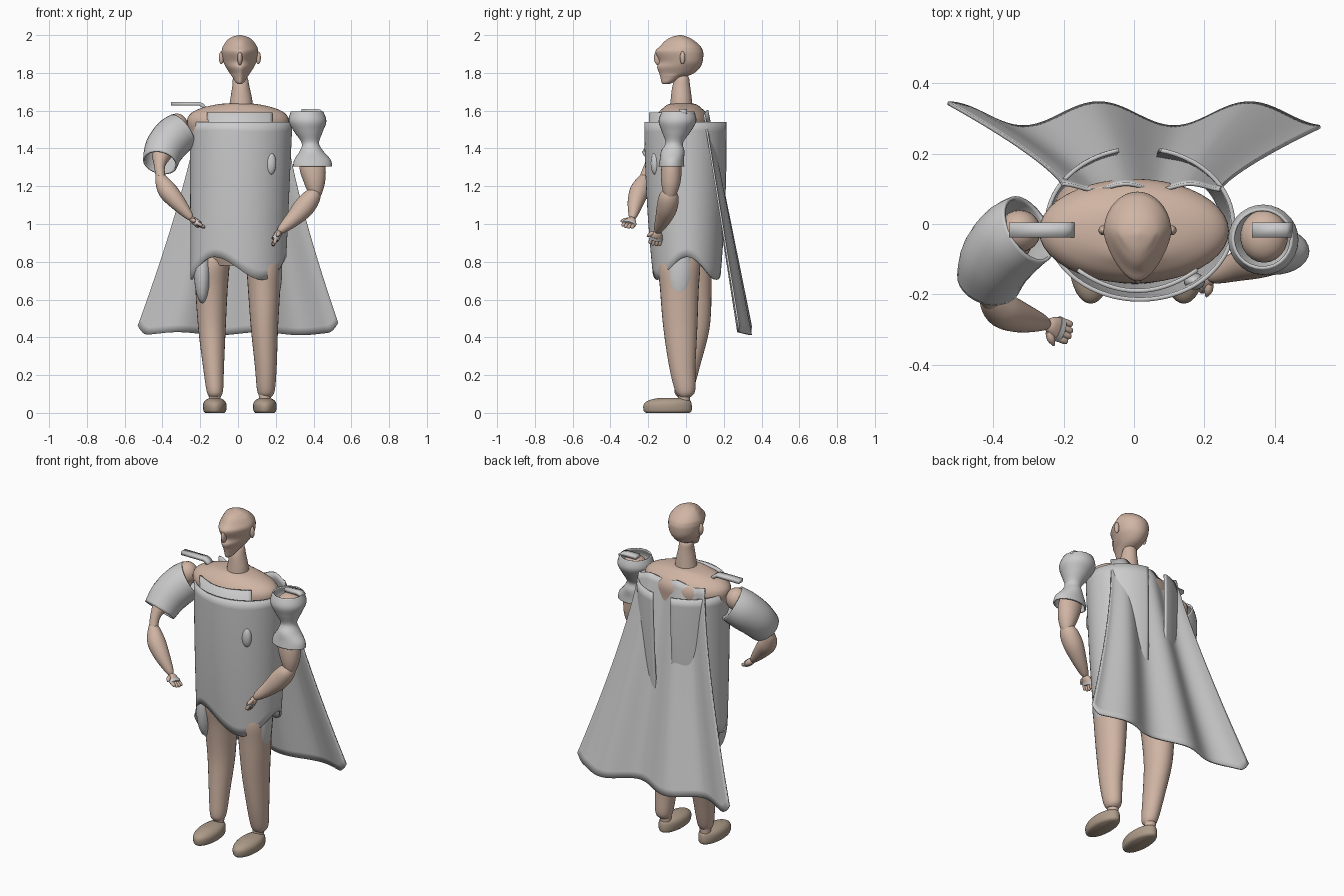
import bpy, bmesh, math
from mathutils import Vector

if "Cube" in bpy.data.objects:
    bpy.data.objects.remove(bpy.data.objects["Cube"])


def material(name, color):
    m = bpy.data.materials.new(name)
    m.diffuse_color = (*color, 1)
    m.use_nodes = True
    m.node_tree.nodes["Principled BSDF"].inputs["Base Color"].default_value = m.diffuse_color
    return m


SKIN = material("skin", (0.63, 0.46, 0.37))
SHOE = material("shoe", (0.42, 0.33, 0.25))


def make(name, verts, faces, mat=None, thick=0):
    me = bpy.data.meshes.new(name)
    me.from_pydata(verts, [], faces)
    bm = bmesh.new()
    bm.from_mesh(me)
    bmesh.ops.recalc_face_normals(bm, faces=bm.faces)
    bm.to_mesh(me)
    bm.free()
    ob = bpy.data.objects.new(name, me)
    bpy.context.collection.objects.link(ob)
    if mat:
        me.materials.append(mat)
    if thick:
        s = ob.modifiers.new("thickness", "SOLIDIFY")
        s.thickness, s.offset = thick, 0
    bpy.ops.object.select_all(action='DESELECT')
    bpy.context.view_layer.objects.active = ob
    ob.select_set(True)
    bpy.ops.object.shade_smooth_by_angle(angle=math.radians(45))
    return ob


def grid(name, fn, nu, nv, mat=None, thick=0):
    """Sheet from fn(u, v), both in 0..1."""
    verts = [fn(i / nu, j / nv) for j in range(nv + 1) for i in range(nu + 1)]
    w = nu + 1
    faces = [(j * w + i, j * w + i + 1, (j + 1) * w + i + 1, (j + 1) * w + i)
             for j in range(nv) for i in range(nu)]
    return make(name, verts, faces, mat, thick)


def spline(rows, steps):
    """Catmull-Rom through rows of numbers."""
    out, n = [], len(rows)
    for i in range(n - 1):
        p = [rows[max(0, min(n - 1, i + k))] for k in (-1, 0, 1, 2)]
        for s in range(steps):
            t = s / steps
            out.append([0.5 * (2 * b + (c - a) * t + (2 * a - 5 * b + 4 * c - d) * t * t
                               + (3 * b - a - 3 * c + d) * t ** 3) for a, b, c, d in zip(*p)])
    return out + [list(rows[-1])]


def skin_rings(name, rings, mat, caps, thick):
    n = len(rings[0])
    verts = [v for r in rings for v in r]
    faces = [(k * n + i, k * n + (i + 1) % n, (k + 1) * n + (i + 1) % n, (k + 1) * n + i)
             for k in range(len(rings) - 1) for i in range(n)]
    if caps:
        faces += [tuple(range(n)), tuple(range(len(verts) - n, len(verts)))]
    return make(name, verts, faces, mat, thick)


def tube(name, rows, mat=SKIN, caps=True, thick=0, level=False, n=28, steps=5):
    """Loft along rows of (x, y, z, rx, ry); level keeps the rings horizontal."""
    pts = spline([r if len(r) == 5 else (*r, r[3]) for r in rows], steps)
    rings = []
    for k, p in enumerate(pts):
        c = Vector(p[:3])
        t = Vector(pts[min(k + 1, len(pts) - 1)][:3]) - Vector(pts[max(k - 1, 0)][:3])
        t = Vector((0, 0, 1)) if level else t.normalized()
        a = Vector((0, 1, 0)).cross(t).normalized()
        b = t.cross(a)
        rx, ry = max(p[3], .001), max(p[4], .001)
        rings.append([c + a * rx * math.cos(2 * math.pi * i / n) + b * ry * math.sin(2 * math.pi * i / n)
                      for i in range(n)])
    return skin_rings(name, rings, mat, caps, thick)


def ball(name, c, r, mat=SKIN):
    tube(name, [(c[0], c[1], c[2] - r[2] * math.cos(math.pi * i / 12), r[0] * math.sin(math.pi * i / 12),
                 r[1] * math.sin(math.pi * i / 12)) for i in range(13)], mat, level=True, n=24, steps=1)


# head: rows of z, front y, back y, half width
rows = [(1.74, -.12, -.09, .008), (1.75, -.13, -.065, .022), (1.775, -.135, -.01, .038), (1.80, -.142, .045, .055),
        (1.83, -.153, .075, .074), (1.86, -.143, .088, .088), (1.90, -.16, .092, .096), (1.92, -.16, .088, .096),
        (1.94, -.138, .077, .09), (1.97, -.11, .045, .07), (1.99, -.075, .01, .042), (2.0, -.035, -.025, .004)]
rings = []
for z, yf, yb, w in spline(rows, 4):
    cy, ring = (yf + yb) / 2 + .01 * (w > .05), []
    for i in range(36):
        s, c = math.sin(i * math.pi / 18), math.cos(i * math.pi / 18)
        ring.append((.01 + w * c * (1 - .3 * max(0, -s)), cy + (s * (yb - cy) if s > 0 else -s * (yf - cy)), z))
    rings.append(ring)
skin_rings("head", rings, SKIN, True, 0)
ball("nose", (.01, -.145, 1.88), (.014, .025, .04))
for s in (-1, 1):
    ball("ear", (.01 + s * .098, -.018, 1.88), (.013, .014, .034))
tube("neck", [(.015, -.025, 1.60, .066, .062), (.017, -.025, 1.66, .058, .056), (.015, -.025, 1.73, .045, .047),
              (.012, -.02, 1.775, .038, .035), (.01, -.02, 1.79, .02)], level=True)

# torso
tube("torso", [(0, 0, .78, .16, .1), (0, 0, .9, .215, .14), (0, -.01, 1.2, .22, .14), (0, -.02, 1.45, .25, .145),
               (0, -.02, 1.54, .27, .148), (0, -.02, 1.585, .25, .13), (0, -.02, 1.615, .19, .1),
               (0, -.02, 1.635, .1, .07), (0, -.02, 1.64, .02)], level=True, n=40)

# legs, trouser patches and shoes
tube("leg_right", [(-.11, .02, .92, .07), (-.135, .02, .8, .092, .11), (-.14, .035, .65, .085, .1),
                   (-.138, .04, .45, .073, .085), (-.13, .01, .25, .056, .065), (-.123, -.012, .12, .044, .05),
                   (-.122, -.015, .085, .03)], level=True)
tube("leg_left", [(.11, -.02, .92, .07), (.135, -.035, .8, .092, .11), (.138, -.035, .65, .085, .102),
                  (.14, -.03, .45, .072, .09), (.147, -.02, .25, .058, .07), (.148, -.005, .12, .047, .054),
                  (.147, -.005, .085, .03)], level=True)
for s, x in ((-1, -.123), (1, .142)):
    ball("trouser_patch", (s * .188, -.035, .76), (.046, .07, .18), None)
    tube("ankle", [(x, -.01, .05, .03), (x, -.01, .11, .033)])
    # sole outline shrinking toward the top
    tube("shoe", [(x, -.097, 0, .05, .115), (x, -.097, .012, .06, .127), (x, -.097, .045, .062, .127),
                  (x, -.088, .067, .05, .108), (x, -.08, .08, .025, .06)], SHOE, level=True, n=36)

# tunic, open down the back, with waved hem
def tunic(u, v):
    a = math.radians(103 + 334 * u)
    z = 1.54 + v * (.765 + .06 * math.cos(3 * a) - 1.54)
    return ((.017 - .015 * v) + (.265 - .017 * v) * math.cos(a), .005 * v + (.215 - .038 * v * v) * math.sin(a), z)


grid("tunic", tunic, 96, 16, thick=.012)
grid("chest_plate", lambda u, v: (-.16 + .34 * u, -.19 + .06 * (2 * u - 1) ** 2, 1.2 + .39 * v), 20, 2, thick=.012)
ball("chest_clasp", (.172, -.163, 1.32), (.03, .024, .06), None)


# cape, flaring and rippling toward its hem
def cape(u, v):
    s = 2 * u - 1
    edge = max(0, abs(s) - .9) / .1
    x = .02 * (1 - v) + s * (.225 + .305 * v ** 1.3)
    wave = math.cos(2 * math.pi * (s + .19) / .81)
    z = 1.59 + v * (.42 - .008 * wave + .05 * edge ** 2 - 1.59) + .012 * (1 - v) * wave
    return (x, .105 + .205 * v + (.008 + .026 * v) * wave, z)


grid("cape", cape, 90, 30, thick=.01)

# right arm, bent, with tubular sleeve
ball("shoulder_right", (-.325, -.02, 1.52), (.06, .06, .065))
tube("sleeve_right", [(-.30, -.015, 1.49, .1), (-.345, -.045, 1.455, .105), (-.39, -.10, 1.395, .1),
                      (-.412, -.16, 1.325, .088)], None, False, .01)
tube("upper_arm_right", [(-.31, -.01, 1.53, .04), (-.35, -.05, 1.47, .06), (-.40, -.13, 1.38, .055),
                         (-.415, -.19, 1.31, .03), (-.41, -.22, 1.25, .025)])
tube("forearm_right", [(-.415, -.205, 1.275, .012), (-.408, -.22, 1.24, .032), (-.375, -.245, 1.18, .05),
                       (-.325, -.265, 1.12, .044), (-.265, -.28, 1.05, .025), (-.245, -.285, 1.025, .012)])

# left arm, hanging, with pinched sleeve
ball("shoulder_left", (.37, -.035, 1.535), (.068, .075, .055))
tube("sleeve_left", [(.365, -.042, 1.595, .082), (.368, -.045, 1.545, .096), (.373, -.052, 1.49, .072),
                     (.383, -.062, 1.43, .042), (.389, -.07, 1.385, .058), (.394, -.075, 1.34, .092, .06),
                     (.395, -.077, 1.305, .1, .064)], None, False, .008, True)
tube("upper_arm_left", [(.37, -.04, 1.52, .03), (.383, -.062, 1.43, .034), (.392, -.075, 1.32, .068, .052),
                        (.405, -.08, 1.23, .058, .052), (.408, -.085, 1.16, .035), (.40, -.09, 1.12, .012)])
tube("forearm_left", [(.415, -.085, 1.20, .015), (.395, -.09, 1.15, .045, .05), (.35, -.1, 1.09, .055),
                      (.295, -.12, 1.03, .043), (.235, -.145, .975, .025), (.215, -.15, .955, .012)])


# hands: palm, four fingers, thumb and a palm strap
def hand(side, wrist, tip):
    w, t = Vector(wrist), Vector(tip)
    d = t - w
    ax = d.normalized()
    across = Vector((0, 1, 0)).cross(ax).normalized()
    spread = ax.cross(across)
    mid = w + d * .5
    tube("palm_" + side, [(*w, .012), (*(w + d * .2), .019, .026), (*mid, .017, .035), (*(w + d * .64), .01, .028)], n=16)
    for i in range(4):
        o = spread * (i - 1.5) * .017
        p, q = w + d * .5 + o, t + o - across * .006 - ax * .007 * abs(i - 1.5)
        tube("finger_" + side, [(*p, .007), (*(p.lerp(q, .3)), .01), (*(p.lerp(q, .85)), .009), (*q, .003)], n=12, steps=3)
    p = w + d * .15 - spread * .02
    q = p - spread * .03 + d * .35
    tube("thumb_" + side, [(*p, .008), (*p.lerp(q, .5), .012), (*q, .003)], n=12, steps=3)
    tube("palm_strap_" + side, [(*(w + d * .42), .02, .037), (*(w + d * .6), .02, .036)], None, n=20, steps=2)


hand("right", (-.25, -.283, 1.03), (-.178, -.315, .975))
hand("left", (.223, -.148, .965), (.178, -.168, .885))

# bent shoulder bars
for name, pts in (("shoulder_bar_right", [(-.355, 1.637), (-.205, 1.637), (-.188, 1.628), (-.17, 1.605)]),
                  ("shoulder_bar_left", [(.335, 1.6), (.415, 1.6), (.43, 1.597), (.445, 1.585)])):
    grid(name, lambda u, v: (pts[round(u * 3)][0], -.038 + .042 * v, pts[round(u * 3)][1]), 3, 1, thick=.02)
